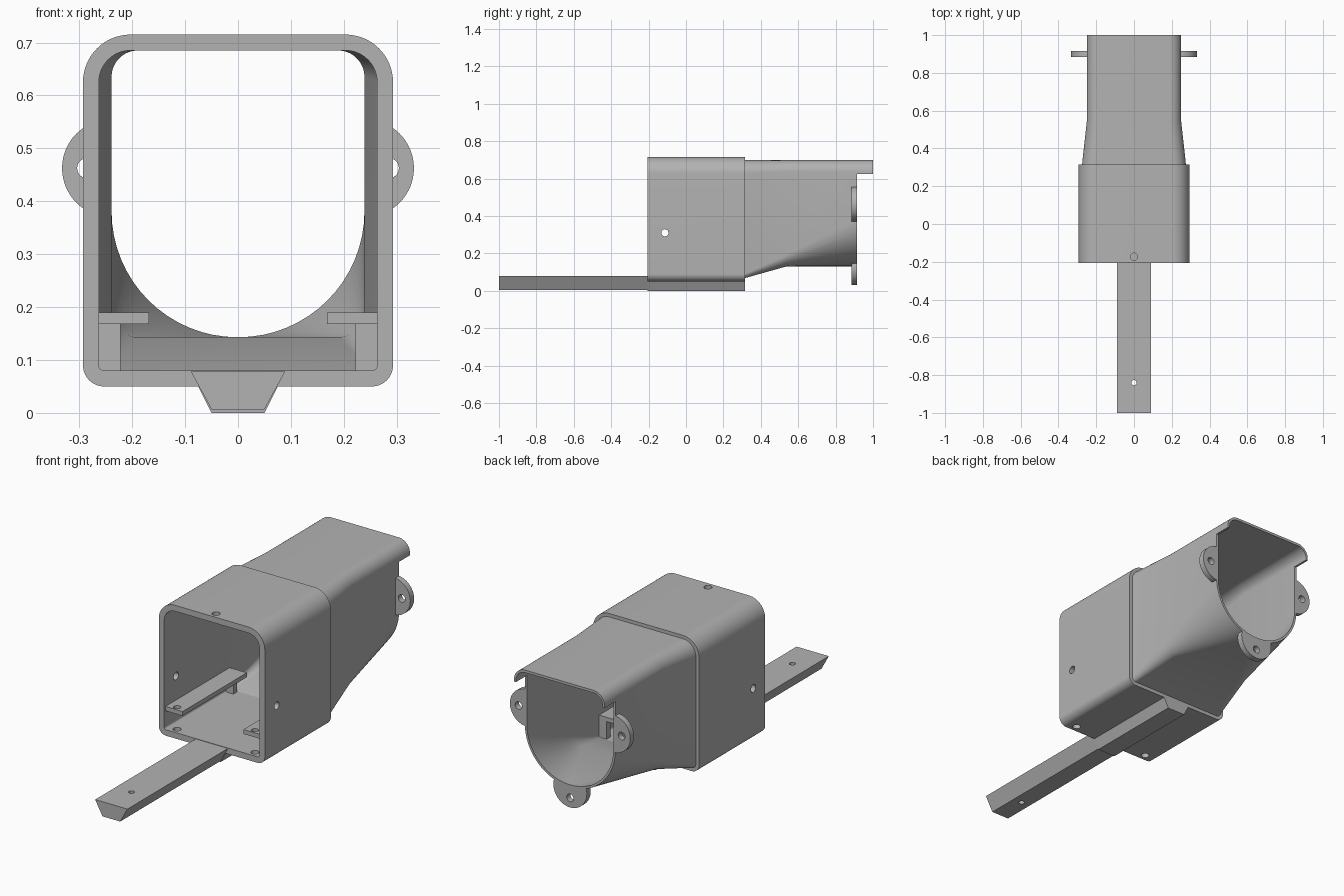
import bpy, bmesh
from math import radians, cos, sin, pi

cube = bpy.data.objects.get("Cube")
if cube:
    bpy.data.objects.remove(cube, do_unlink=True)

grey = bpy.data.materials.new("plain grey")
grey.use_nodes = True
grey.diffuse_color = (0.45, 0.45, 0.45, 1)
grey.node_tree.nodes["Principled BSDF"].inputs["Base Color"].default_value = grey.diffuse_color


def make(name, verts, faces):
    mesh = bpy.data.meshes.new(name)
    mesh.from_pydata(verts, [], faces)
    bm = bmesh.new()
    bm.from_mesh(mesh)
    bmesh.ops.recalc_face_normals(bm, faces=bm.faces)
    bm.to_mesh(mesh)
    bm.free()
    obj = bpy.data.objects.new(name, mesh)
    bpy.context.collection.objects.link(obj)
    mesh.materials.append(grey)
    return obj


def outline(y, half, bottom, top, r_low, r_top, steps=16):
    """Rounded rectangle across y, with separate lower and upper corner radii."""
    points = []
    for sx, high, start in ((1, 0, -90), (1, 1, 0), (-1, 1, 90), (-1, 0, 180)):
        r = r_top if high else r_low
        cx, cz = sx * (half - r), (top - r if high else bottom + r)
        for i in range(steps + 1):
            a = radians(start + 90 * i / steps)
            points.append((cx + r * cos(a), y, cz + r * sin(a)))
    return points


def loft(name, rings, closed=False):
    """Skin a row of rings; closed joins last to first to make a tube wall."""
    n, m = len(rings[0]), len(rings)
    faces = []
    for k in range(m if closed else m - 1):
        a, b = k * n, (k + 1) % m * n
        faces += [(a + i, a + (i + 1) % n, b + (i + 1) % n, b + i) for i in range(n)]
    if not closed:
        faces += [tuple(range(n)), tuple(range((m - 1) * n, m * n))]
    return make(name, [p for ring in rings for p in ring], faces)


def box(name, x0, x1, y0, y1, z0, z1):
    ring = [(x0, z0), (x1, z0), (x1, z1), (x0, z1)]
    return loft(name, [[(x, y, z) for x, z in ring] for y in (y0, y1)])


def rod(name, axis, centre, radius, length, sides=32):
    rings = []
    for d in (-length / 2, length / 2):
        ring = []
        for i in range(sides):
            a = 2 * pi * i / sides
            p = [radius * cos(a), radius * sin(a)]
            p.insert("xyz".index(axis), d)
            ring.append(tuple(c + q for c, q in zip(centre, p)))
        rings.append(ring)
    return loft(name, rings)


def cut(obj, *cutters):
    for cutter in cutters:
        mod = obj.modifiers.new("cut", "BOOLEAN")
        mod.operation, mod.solver, mod.object = "DIFFERENCE", "EXACT", cutter
        bpy.context.view_layer.objects.active = obj
        bpy.ops.object.modifier_apply(modifier=mod.name)
        bpy.data.objects.remove(cutter, do_unlink=True)


FRONT, JOIN, RIM, END = -0.207, 0.315, 0.915, 1.0

# Front housing: a thick square sleeve with screw holes
housing = loft("front_housing", [
    outline(FRONT, 0.293, 0.05, 0.715, 0.04, 0.09),
    outline(JOIN, 0.293, 0.05, 0.715, 0.04, 0.09),
    outline(JOIN, 0.263, 0.08, 0.685, 0.01, 0.06),
    outline(FRONT, 0.263, 0.08, 0.685, 0.01, 0.06)], closed=True)
cut(housing,
    rod("side_hole", "x", (0, -0.113, 0.31), 0.019, 1),
    rod("top_hole", "z", (0, -0.173, 0.7), 0.019, 0.2),
    *[rod("floor_hole", "z", (s * 0.215, -0.173, 0.06), 0.019, 0.1) for s in (-1, 1)])

# Rear duct: thin wall changing from a square to a round-bottomed opening
outer = [(JOIN, 0.275, 0.068, 0.698, 0.022, 0.072), (0.54, 0.25, 0.131, 0.698, 0.06, 0.062),
         (RIM, 0.25, 0.131, 0.698, 0.249, 0.062), (END, 0.25, 0.131, 0.698, 0.249, 0.062)]
inner = [(JOIN, 0.263, 0.08, 0.685, 0.01, 0.06), (0.54, 0.239, 0.143, 0.685, 0.049, 0.05),
         (RIM, 0.239, 0.143, 0.685, 0.238, 0.05), (END, 0.239, 0.143, 0.685, 0.238, 0.05)]
duct = loft("rear_duct", [outline(*s) for s in outer] +
            [outline(*s) for s in reversed(inner)], closed=True)
cut(duct, box("hood_cutter", -1, 1, RIM, 1.2, -0.2, 0.625))

# Three round mounting ears on the rear rim
for name, dx, dz, cx, cz in (("left_ear", 1, 0, 0.24, 0.4625),
                             ("right_ear", -1, 0, -0.24, 0.4625),
                             ("bottom_ear", 0, -1, 0, 0.1225)):
    ear = rod(name, "y", (cx, 0.9, cz), 0.0925, 0.03, 64)
    opening = loft("opening", [outline(y, 0.244, 0.137, 0.69, 0.243, 0.055) for y in (0.8, 1)])
    hole = rod("ear_hole", "y", (cx + 0.045 * dx, 0.9, cz + 0.045 * dz), 0.019, 0.2)
    cut(ear, opening, hole)

# Inner shelves, each with a post at the rear
for side, s in (("left", 1), ("right", -1)):
    wall = s * 0.265
    shelf = box(side + "_shelf", *sorted((wall, s * 0.168)), FRONT + 0.01, 0.31, 0.168, 0.19)
    cut(shelf, rod("shelf_hole", "z", (s * 0.215, -0.173, 0.18), 0.017, 0.1))
    box(side + "_shelf_post", *sorted((wall, s * 0.222)), 0.28, 0.31, 0.078, 0.169)


# Long tapered rail and the keel under the housing
def rail(name, y0, y1, low, half_low):
    ring = [(-half_low, low), (half_low, low), (0.089, 0.078), (-0.089, 0.078)]
    return loft(name, [[(x, y, z) for x, z in ring] for y in (y0, y1)])


bar = rail("rail", -1, FRONT, 0.005, 0.049)
cut(bar, rod("rail_hole", "z", (0, -0.84, 0.04), 0.014, 0.3))
rail("keel", FRONT, JOIN, 0, 0.05)

# Smooth rounded walls, keep sharp edges
bpy.ops.object.select_all(action="DESELECT")
for obj in bpy.context.scene.objects:
    if obj.type == "MESH":
        obj.select_set(True)
        bpy.context.view_layer.objects.active = obj
bpy.ops.object.shade_smooth_by_angle(angle=radians(30))
